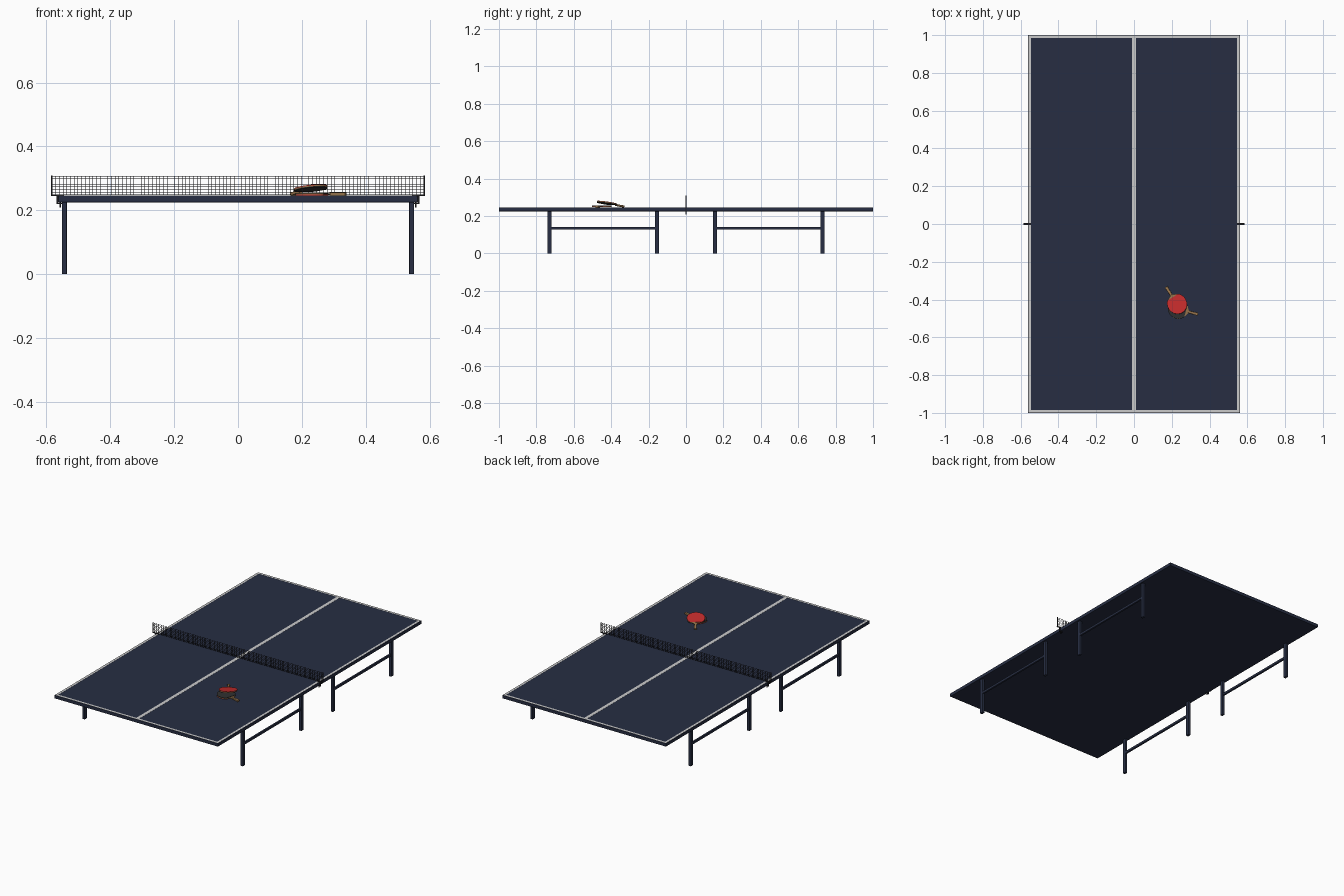
import bpy, bmesh, math
from mathutils import Matrix, Vector

if "Cube" in bpy.data.objects:
    bpy.data.objects.remove(bpy.data.objects["Cube"])


def material(name, rgb):
    m = bpy.data.materials.new(name)
    m.diffuse_color = (*rgb, 1)
    m.use_nodes = True
    m.node_tree.nodes["Principled BSDF"].inputs["Base Color"].default_value = m.diffuse_color
    return m


NAVY = material("navy", (0.02, 0.027, 0.055))
BLACK = material("black", (0.012, 0.012, 0.014))
LINE = material("line_paint", (0.6, 0.6, 0.6))
WOOD = material("wood", (0.3, 0.17, 0.07))
RED = material("red_rubber", (0.55, 0.025, 0.025))
DARK = material("black_rubber", (0.03, 0.03, 0.03))


def finish(bm, name, mat, bevel=0.0, matrix=None):
    bmesh.ops.recalc_face_normals(bm, faces=bm.faces)
    me = bpy.data.meshes.new(name)
    bm.to_mesh(me)
    bm.free()
    me.materials.append(mat)
    ob = bpy.data.objects.new(name, me)
    bpy.context.collection.objects.link(ob)
    if matrix:
        ob.matrix_world = matrix
    if bevel:
        mod = ob.modifiers.new("bevel", "BEVEL")
        mod.width = bevel
        mod.segments = 2
    return ob


def boxes(name, items, mat, bevel=0.0):
    """items: list of (low corner, high corner)"""
    bm = bmesh.new()
    for lo, hi in items:
        lo, hi = Vector(lo), Vector(hi)
        m = Matrix.Translation((lo + hi) / 2) @ Matrix.Diagonal((*(hi - lo), 1))
        bmesh.ops.create_cube(bm, size=1, matrix=m)
    return finish(bm, name, mat, bevel)


def slab(name, outline, z0, z1, mat, matrix, bevel=0.0):
    """Extrude a flat outline from z0 to z1"""
    bm = bmesh.new()
    face = bm.faces.new([bm.verts.new((x, y, z0)) for x, y in outline])
    ext = bmesh.ops.extrude_face_region(bm, geom=[face])
    verts = [g for g in ext["geom"] if isinstance(g, bmesh.types.BMVert)]
    bmesh.ops.translate(bm, verts=verts, vec=(0, 0, z1 - z0))
    return finish(bm, name, mat, bevel, matrix)


# Table top and painted lines
TOP = 0.245
boxes("table_top", [((-0.562, -1, 0.225), (0.562, 1, TOP))], NAVY, 0.001)
lz0, lz1 = TOP - 0.001, TOP + 0.0006
boxes("painted_lines", [
    ((-0.559, -0.997, lz0), (-0.546, 0.997, lz1)),
    ((0.546, -0.997, lz0), (0.559, 0.997, lz1)),
    ((-0.546, -0.997, lz0), (0.546, -0.984, lz1)),
    ((-0.546, 0.984, lz0), (0.546, 0.997, lz1)),
    ((-0.01, -0.984, lz0), (0.01, 0.984, lz1)),
], LINE)

# Legs with a rail joining each pair
for sx, xn in ((-1, "left"), (1, "right")):
    for sy, yn in ((-1, "front"), (1, "back")):
        for y, n in ((0.729, "outer"), (0.155, "inner")):
            cx, cy = sx * 0.544, sy * y
            boxes(f"{yn}_{xn}_{n}_leg",
                  [((cx - 0.008, cy - 0.011, 0), (cx + 0.008, cy + 0.011, 0.226))], NAVY, 0.002)
        cx, cy = sx * 0.544, sy * 0.442
        boxes(f"{yn}_{xn}_rail",
              [((cx - 0.006, cy - 0.28, 0.127), (cx + 0.006, cy + 0.28, 0.142))], NAVY, 0.002)

# Net of thin strands
W, Z0, Z1, T = 0.583, 0.248, 0.307, 0.0007
strands = []
for i in range(101):
    x = -W + 2 * W * i / 100
    strands.append(((x - T, -T, Z0), (x + T, T, Z1)))
for i in range(8):
    z = Z0 + (Z1 - Z0) * i / 7
    strands.append(((-W, -T, z - T), (W, T, z + T)))
boxes("net", strands, BLACK)

# Net posts and table clamps
for s, n in ((-1, "left"), (1, "right")):
    def span(a, b, z0, z1, d):
        return ((min(s * a, s * b), -d, z0), (max(s * a, s * b), d, z1))
    boxes(f"{n}_net_post", [span(0.5815, 0.5855, 0.244, 0.309, 0.003)], BLACK)
    boxes(f"{n}_net_clamp", [
        span(0.545, 0.5855, 0.2455, 0.249, 0.004),
        span(0.563, 0.569, 0.219, 0.247, 0.004),
        span(0.55, 0.569, 0.219, 0.2235, 0.004),
        span(0.555, 0.559, 0.209, 0.2245, 0.002),
    ], BLACK)


# Paddles: blade centred on the local origin, handle along -x
def arc(rx, ry, start, steps=40):
    return [(rx * math.cos(a), ry * math.sin(a)) for a in
            (-start + 2 * start * i / steps for i in range(steps + 1))]


def paddle(name, loc, heading, tilt, upper, lower):
    m = (Matrix.Translation(loc) @ Matrix.Rotation(math.radians(heading), 4, "Z")
         @ Matrix.Rotation(math.radians(-tilt), 4, "Y"))
    a = math.radians(140)
    blade = arc(0.055, 0.052, a) + [(-0.053, 0.012), (-0.06, 0.007),
                                    (-0.1, 0.007), (-0.1, -0.007), (-0.06, -0.007), (-0.053, -0.012)]
    slab(name + "_blade", blade, -0.0015, 0.0015, WOOD, m)
    rubber = arc(0.0548, 0.0518, a)
    slab(name + "_upper_rubber", rubber, 0.0015, 0.004, upper, m)
    slab(name + "_lower_rubber", rubber, -0.004, -0.0015, lower, m)
    grip = [(-0.108, -0.0085), (-0.085, -0.007), (-0.056, -0.0065),
            (-0.056, 0.0065), (-0.085, 0.007), (-0.108, 0.0085)]
    slab(name + "_handle", grip, -0.005, 0.005, WOOD, m, 0.002)


paddle("flat_paddle", (0.234, -0.45, 0.2508), 165, 0, DARK, RED)
paddle("tilted_paddle", (0.228, -0.423, 0.2685), -57, 9.5, RED, DARK)
